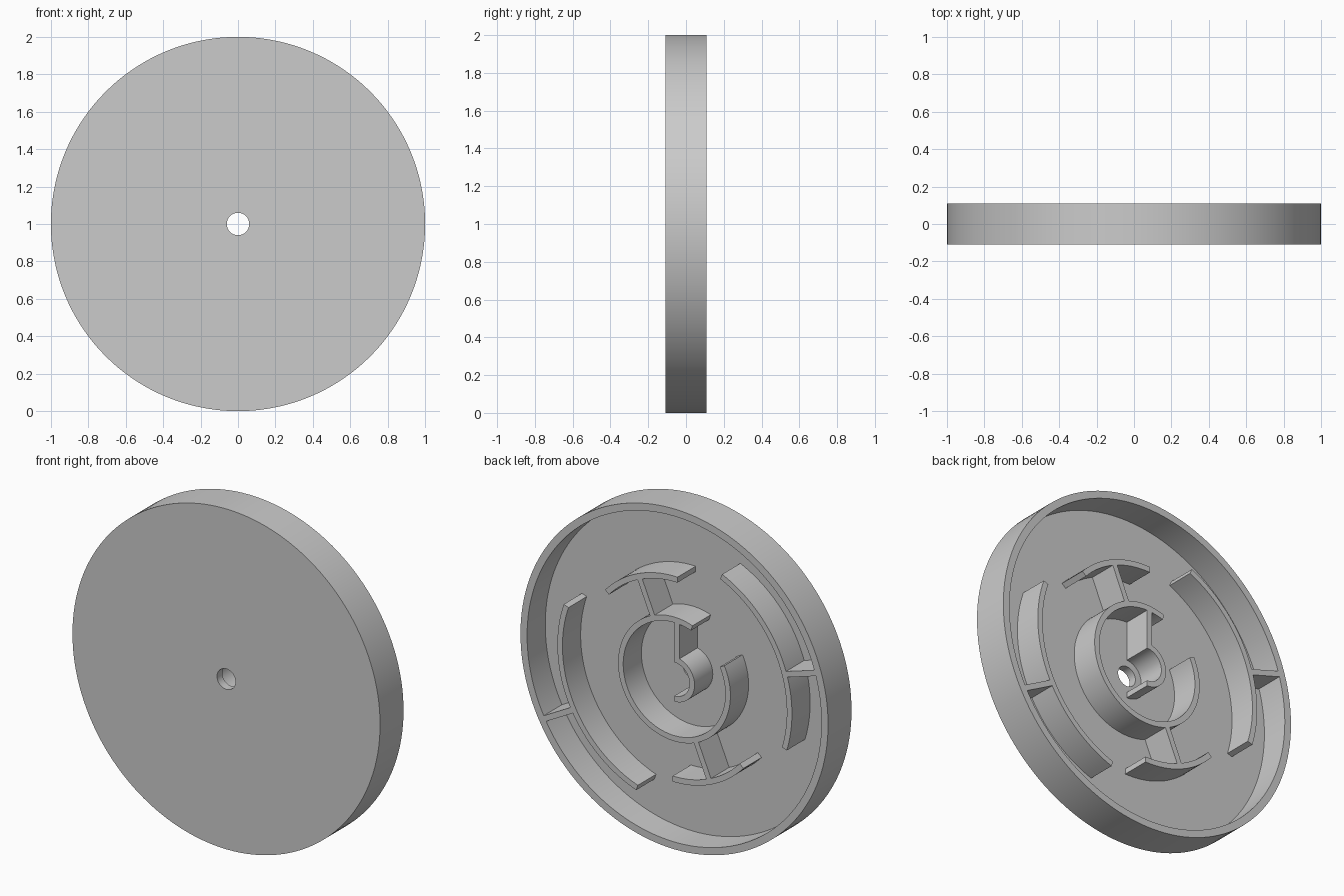
import bpy, bmesh, math

cube = bpy.data.objects.get("Cube")
if cube:
    bpy.data.objects.remove(cube, do_unlink=True)

BACK, FRONT, FLOOR = 0.109, -0.109, -0.06
SINK = FLOOR - 0.01          # walls are rooted slightly inside the plate
T = 0.033                    # wall thickness
CENTRE = 1.0                 # height of the disc axis

grey = bpy.data.materials.new("plain_grey")
grey.use_nodes = True
colour = (0.6, 0.6, 0.6, 1)
grey.diffuse_color = colour
grey.node_tree.nodes["Principled BSDF"].inputs["Base Color"].default_value = colour


def finish(name, bm):
    bmesh.ops.recalc_face_normals(bm, faces=bm.faces)
    mesh = bpy.data.meshes.new(name)
    bm.to_mesh(mesh)
    bm.free()
    mesh.materials.append(grey)
    obj = bpy.data.objects.new(name, mesh)
    bpy.context.collection.objects.link(obj)
    obj.location.z = CENTRE
    bpy.ops.object.select_all(action='DESELECT')
    obj.select_set(True)
    bpy.context.view_layer.objects.active = obj
    bpy.ops.object.shade_smooth_by_angle(angle=math.radians(30))
    return obj


def sweep(name, profile, start=0, end=360):
    """Turn a closed (radius, y) profile about the disc axis, in degrees."""
    full = end - start >= 360
    steps = max(6, round((end - start) / 2.5))
    bm = bmesh.new()
    rings = []
    for i in range(steps if full else steps + 1):
        a = math.radians(start + (end - start) * i / steps)
        rings.append([bm.verts.new((r * math.cos(a), y, r * math.sin(a))) for r, y in profile])
    n = len(profile)
    for i in range(steps):
        p, q = rings[i], rings[(i + 1) % len(rings)]
        for j in range(n):
            k = (j + 1) % n
            bm.faces.new((p[j], p[k], q[k], q[j]))
    if not full:
        bm.faces.new(rings[0])
        bm.faces.new(rings[-1])
    return finish(name, bm)


def arc_wall(name, outer, start, end):
    inner = outer - T
    return sweep(name, [(inner, SINK), (outer, SINK), (outer, BACK), (inner, BACK)], start, end)


def straight_wall(name, r0, r1, angle, shift=0):
    """Radial wall from r0 to r1, moved sideways by shift."""
    a = math.radians(angle)
    bm = bmesh.new()
    bmesh.ops.create_cube(bm, size=1)
    for v in bm.verts:
        r = (r0 + r1) / 2 + v.co.x * (r1 - r0)
        s = shift + v.co.z * T
        y = (BACK + SINK) / 2 + v.co.y * (BACK - SINK)
        v.co = (r * math.cos(a) - s * math.sin(a), y, r * math.sin(a) + s * math.cos(a))
    return finish(name, bm)


# Dish: plate with centre hole and raised rim
HOLE, RIM = 0.06, 0.957
sweep("dish", [(HOLE, FRONT), (1, FRONT), (1, BACK), (RIM, BACK), (RIM, FLOOR), (HOLE, FLOOR)])

# Hub half ring and the open ring around it
arc_wall("hub_half_ring", 0.132, 90, 270)
arc_wall("inner_ring", 0.365, 153, 469)

# Curved walls further out
arc_wall("upper_middle_arc", 0.605, 42, 92)
arc_wall("lower_middle_arc", 0.605, 222, 271)
arc_wall("left_outer_arc", 0.76, -71, 19)
arc_wall("right_outer_arc", 0.765, 114, 197)

# Straight walls joining the rings
straight_wall("hub_wall", 0.115, 0.345, 90, T / 2)
straight_wall("upper_spoke", 0.35, 0.585, 67)
straight_wall("lower_spoke", 0.35, 0.585, 247)
straight_wall("left_spoke", 0.745, 0.965, -28.5)
straight_wall("right_spoke", 0.75, 0.965, 163)
